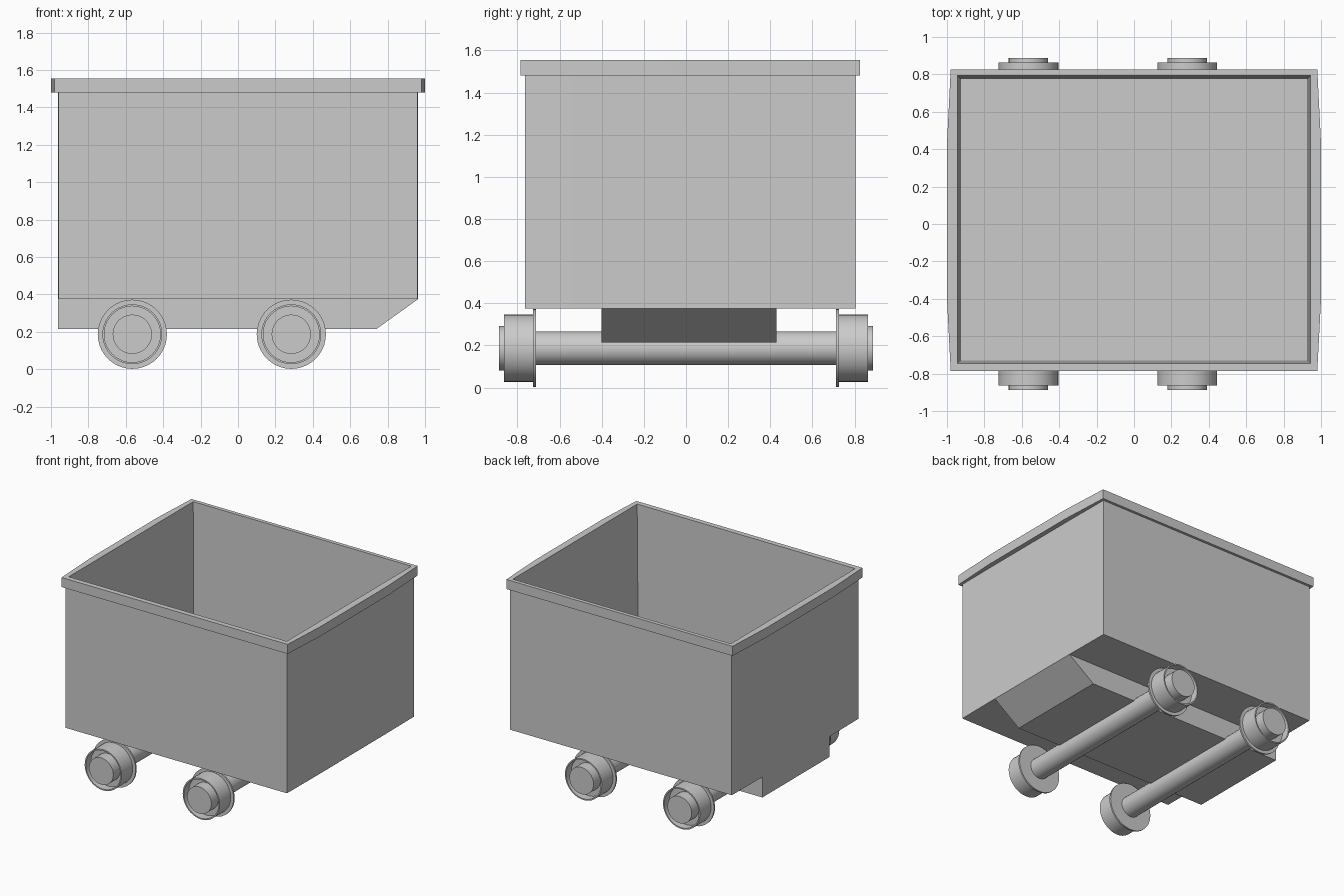
import bpy, bmesh
from math import cos, sin, tau

if "Cube" in bpy.data.objects:
    bpy.data.objects.remove(bpy.data.objects["Cube"])


def make_object(name, bm, angle=0.6):
    bmesh.ops.recalc_face_normals(bm, faces=bm.faces)
    mesh = bpy.data.meshes.new(name)
    bm.to_mesh(mesh)
    bm.free()
    ob = bpy.data.objects.new(name, mesh)
    bpy.context.collection.objects.link(ob)
    bpy.ops.object.select_all(action='DESELECT')
    ob.select_set(True)
    bpy.context.view_layer.objects.active = ob
    bpy.ops.object.shade_smooth_by_angle(angle=angle)
    return ob


def loft(name, loops):
    """Skin a stack of equal-length point loops and cap both ends."""
    bm = bmesh.new()
    rings = [[bm.verts.new(p) for p in loop] for loop in loops]
    n = len(rings[0])
    for a, b in zip(rings, rings[1:]):
        for i in range(n):
            j = (i + 1) % n
            bm.faces.new((a[i], a[j], b[j], b[i]))
    bm.faces.new(rings[0])
    bm.faces.new(rings[-1])
    return make_object(name, bm)


def outline(x_corner, x_mid, y0, y1, z):
    """Rectangle whose two ends bow outward slightly."""
    right = [(x_corner, y0), (x_mid, -0.40), (x_mid, 0.43), (x_corner, y1)]
    left = [(-x, y) for x, y in reversed(right)]
    return [(x, y, z) for x, y in right + left]


def lathe_y(name, profile, x, z, side, sides=40):
    """Turn a (radius, y) profile around an axle line parallel to y."""
    return loft(name, [[(x + r * cos(tau * i / sides), side * y, z + r * sin(tau * i / sides))
                        for i in range(sides)] for r, y in profile])


# Open tub with overhanging rim and slightly tapered inside
loft("tub", [
    outline(0.96, 0.963, -0.765, 0.805, 0.375),
    outline(0.96, 0.963, -0.765, 0.805, 1.48),
    outline(0.98, 1.0, -0.785, 0.825, 1.48),
    outline(0.98, 1.0, -0.785, 0.825, 1.555),
    outline(0.945, 0.945, -0.745, 0.795, 1.555),
    outline(0.925, 0.925, -0.73, 0.775, 0.42),
])

# Narrow keel under the tub, sloped at one end
keel = [(-0.963, 0.375), (-0.963, 0.215), (0.74, 0.215), (0.963, 0.375)]
loft("keel", [[(x, y, z) for x, z in keel] for y in (-0.40, 0.43)])

# Axles, each with a flanged wheel and protruding hub at both ends
WHEEL_Z = 0.187
wheel = [(0.185, 0.712), (0.185, 0.725), (0.16, 0.725), (0.16, 0.863),
         (0.15, 0.863), (0.15, 0.80), (0.105, 0.80), (0.105, 0.887)]
for label, x in (("rear", -0.565), ("front", 0.285)):
    lathe_y(label + "_axle", [(0.08, -0.714), (0.08, 0.714)], x, WHEEL_Z, 1, 24)
    for side_name, side in (("left", 1), ("right", -1)):
        lathe_y(f"{label}_{side_name}_wheel", wheel, x, WHEEL_Z, side)
